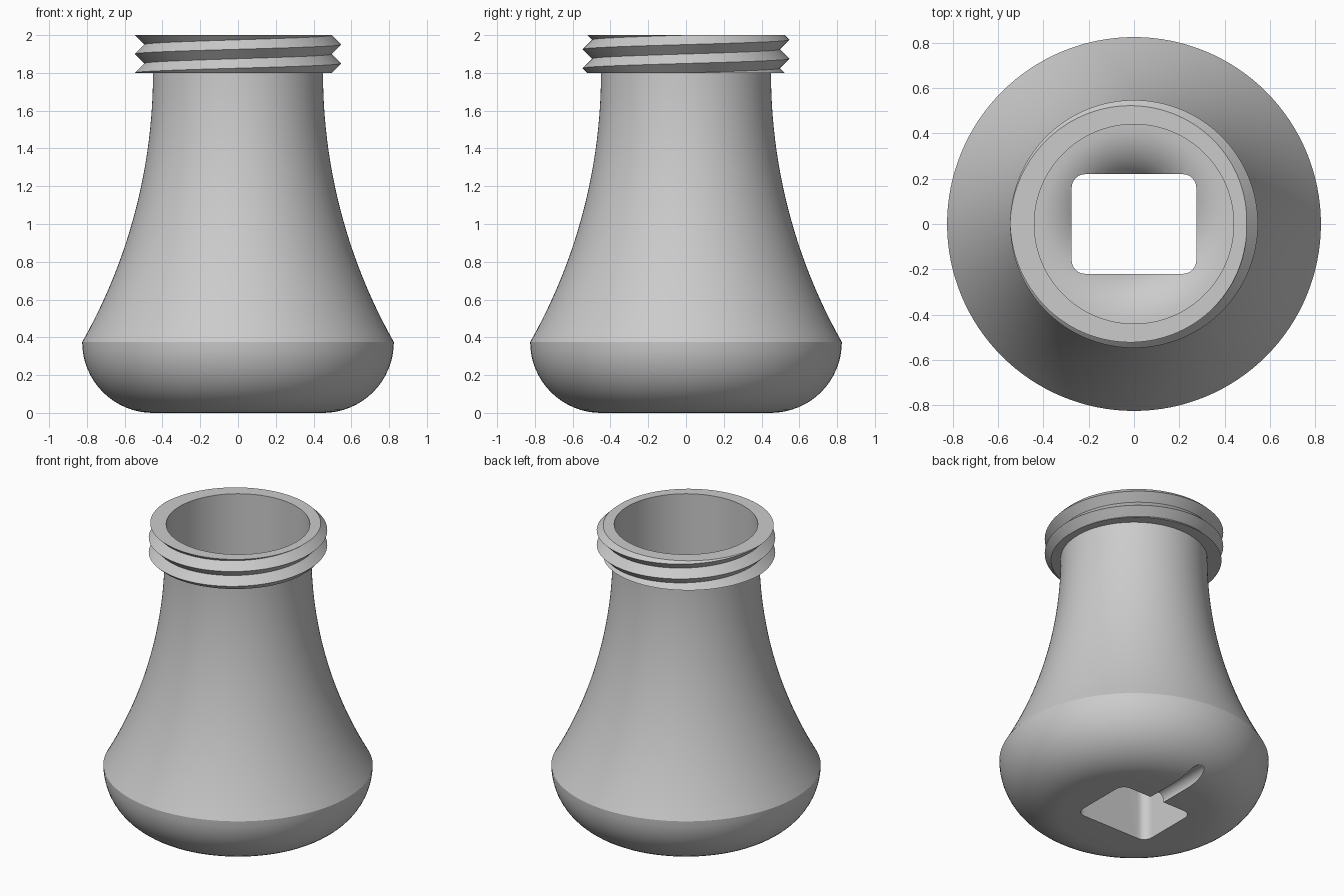
import bpy, bmesh
from math import sin, cos, pi, sqrt, hypot
from mathutils import Matrix

if "Cube" in bpy.data.objects:
    bpy.data.objects.remove(bpy.data.objects["Cube"])

SEGS = 128
COL = bpy.context.scene.collection


def make_object(name, bm):
    bmesh.ops.remove_doubles(bm, verts=bm.verts, dist=1e-5)
    bmesh.ops.recalc_face_normals(bm, faces=bm.faces)
    mesh = bpy.data.meshes.new(name)
    bm.to_mesh(mesh)
    bm.free()
    ob = bpy.data.objects.new(name, mesh)
    COL.objects.link(ob)
    return ob


def skin(columns, closed):
    """Join neighbouring columns of points with quads."""
    bm = bmesh.new()
    cols = [[bm.verts.new(p) for p in c] for c in columns]
    n = len(cols[0])
    for a, b in zip(cols, cols[1:]):
        for i in range(n if closed else n - 1):
            j = (i + 1) % n
            bm.faces.new((a[i], b[i], b[j], a[j]))
    return bm


def revolve(profile_at, closed):
    cols = []
    for s in range(SEGS + 1):
        t = 2 * pi * s / SEGS
        cols.append([(r * cos(t), r * sin(t), z) for r, z in profile_at(t)])
    return skin(cols, closed)


def smooth(ob):
    bpy.ops.object.select_all(action='DESELECT')
    ob.select_set(True)
    bpy.context.view_layer.objects.active = ob
    bpy.ops.object.shade_smooth_by_angle(angle=0.5)


# Body profile: flat base, rounded belly, concave neck, bore, funnel floor
profile = [(0, 0)]
for i in range(17):
    a = pi / 2 * i / 16
    profile.append((0.45 + 0.375 * sin(a), 0.375 - 0.375 * cos(a)))
R = (1.425 ** 2 + 0.375 ** 2) / 0.75
for i in range(1, 25):
    z = 0.375 + 1.425 * i / 24
    profile.append((0.45 + R - sqrt(R * R - (1.8 - z) ** 2), z))
profile.append((0.44, 1.8))
for i in range(13):
    a = pi / 2 * i / 12
    profile.append((0.44 - 0.26 * sin(a), 0.34 + 0.26 * cos(a)))
profile.append((0, 0.34))
body = make_object("body", revolve(lambda t: profile, False))

# Rounded rectangular opening through the floor
bm = bmesh.new()
pts = []
for sx, sy, start in ((1, 1, 0), (-1, 1, 1), (-1, -1, 2), (1, -1, 3)):
    for i in range(9):
        a = pi / 2 * (start + i / 8)
        pts.append((sx * 0.215 + 0.06 * cos(a), sy * 0.16 + 0.06 * sin(a), -0.2))
base = bm.faces.new([bm.verts.new(p) for p in pts])
ext = bmesh.ops.extrude_face_region(bm, geom=[base])
bmesh.ops.translate(bm, vec=(0, 0, 1.2),
                    verts=[v for v in ext["geom"] if isinstance(v, bmesh.types.BMVert)])
opening = make_object("opening_cutter", bm)

# Cable groove under the base, running to the back
bm = bmesh.new()
bmesh.ops.create_cone(bm, cap_ends=True, segments=32, radius1=0.052, radius2=0.052,
                      depth=0.8, matrix=Matrix.Translation((0, 0.5, 0.006)) @ Matrix.Rotation(pi / 2, 4, 'X'))
groove = make_object("groove_cutter", bm)

bpy.context.view_layer.objects.active = body
for cutter in (opening, groove):
    cutter.hide_render = True
    mod = body.modifiers.new(cutter.name, 'BOOLEAN')
    mod.operation = 'DIFFERENCE'
    mod.solver = 'EXACT'
    mod.object = cutter
    bpy.ops.object.modifier_apply(modifier=mod.name)
    bpy.data.objects.remove(cutter, do_unlink=True)
smooth(body)


# Threaded collar: helical V thread trimmed flat at both ends
def thread_profile(t):
    tip = 1.85 + 0.1 * t / (2 * pi)
    pts = [(0.44, 1.8)]
    for k in range(-4, 5):
        z = min(2.0, max(1.8, tip + 0.05 * k))
        phase = ((z - tip) / 0.1) % 1.0
        pts.append((0.497 + 0.05 * abs(1 - 2 * phase), z))
    pts.append((0.44, 2.0))
    return pts


collar = make_object("threaded_collar", revolve(thread_profile, True))
smooth(collar)
